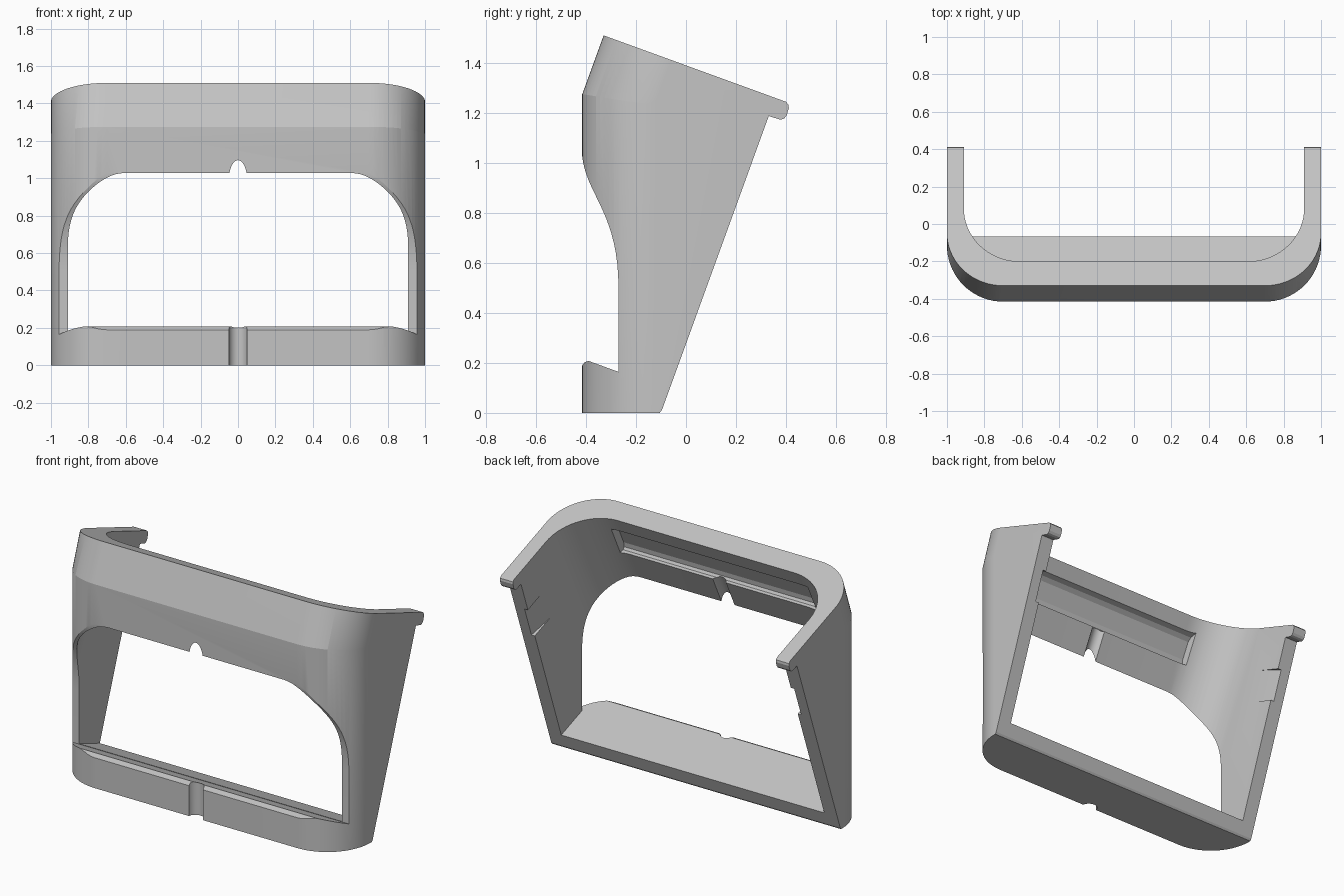
import bpy, bmesh, math
from mathutils import Matrix, Vector

cube = bpy.data.objects.get("Cube")
if cube:
    bpy.data.objects.remove(cube, do_unlink=True)

LEAN = math.radians(20)
SLOPE = math.tan(LEAN)


def prism(name, lower, upper):
    """Solid between two matching closed outlines."""
    bm = bmesh.new()
    a = [bm.verts.new(p) for p in lower]
    b = [bm.verts.new(p) for p in upper]
    bm.faces.new(a)
    bm.faces.new(b[::-1])
    n = len(a)
    for i in range(n):
        bm.faces.new((a[i], b[i], b[(i + 1) % n], a[(i + 1) % n]))
    bmesh.ops.recalc_face_normals(bm, faces=bm.faces)
    mesh = bpy.data.meshes.new(name)
    bm.to_mesh(mesh)
    bm.free()
    ob = bpy.data.objects.new(name, mesh)
    bpy.context.collection.objects.link(ob)
    return ob


def along_x(name, profile, half):
    return prism(name, [(-half, y, z) for y, z in profile],
                 [(half, y, z) for y, z in profile])


def leaning(name, outline, tilt, low, high, fall=0.0):
    """Slide an (x, v) outline along a leaning axis between planes z = h - fall * y."""
    c, s = math.cos(tilt), math.sin(tilt)

    def at(h):
        pts = []
        for x, v in outline:
            w = (h - fall * v * c + v * s) / (c + fall * s)
            pts.append((x, v * c + w * s, w * c - v * s))
        return pts
    return prism(name, at(low), at(high))


def u_outline(half, front, radius, back, steps=18):
    """Plan with two rounded front corners."""
    right = []
    for i in range(steps + 1):
        a = math.pi / 2 * i / steps
        right.append((half - radius + radius * math.sin(a),
                      front + radius - radius * math.cos(a)))
    right.append((half, back))
    return [(-x, v) for x, v in reversed(right)] + right


def bezier(p, steps=18):
    p = [Vector(q) for q in p]
    out = []
    for i in range(steps + 1):
        t = i / steps
        u = 1 - t
        out.append(tuple(p[0]*u**3 + p[1]*3*u*u*t + p[2]*3*u*t*t + p[3]*t**3))
    return out


def tilted(v, w):
    c, s = math.cos(LEAN), math.sin(LEAN)
    return (v * c + w * s, w * c - v * s)


def rod(name, radius, length, centre, tilt):
    bm = bmesh.new()
    bmesh.ops.create_cone(bm, cap_ends=True, segments=40, radius1=radius,
                          radius2=radius, depth=length,
                          matrix=Matrix.Translation(centre) @ Matrix.Rotation(-tilt, 4, 'X'))
    mesh = bpy.data.meshes.new(name)
    bm.to_mesh(mesh)
    bm.free()
    ob = bpy.data.objects.new(name, mesh)
    bpy.context.collection.objects.link(ob)
    return ob


# Side profile: base lip, curved front, sloped top, rear hook, leaning back edge
profile = [(-0.43, 0), (-0.43, 0.17), (-0.415, 0.19), (-0.405, 0.203), (-0.39, 0.208),
           (-0.27, 0.164)]
profile += bezier([(-0.27, 0.5), (-0.27, 0.82), (-0.417, 0.88), (-0.417, 1.06)])
profile += [(-0.45, 1.2), (-0.45, 1.39 + 0.45 * SLOPE)]
profile += [tilted(v, w) for v, w in [(-0.05, 1.306), (-0.036, 1.298), (-0.03, 1.285),
                                      (-0.029, 1.255), (-0.034, 1.24), (-0.046, 1.231),
                                      (-0.095, 1.229)]]
profile += [(-0.096, 0.012), (-0.105, 0)]
stand = along_x("stand_body", profile, 1.2)

# Rounded outer walls, upright below and leaning above
keep = [leaning("outer_upright", u_outline(1, -0.415, 0.3, 1), 0, -0.2, 1.8),
        leaning("outer_leaning", u_outline(1.0005, -0.826, 0.3, 1), LEAN, -0.5, 2)]

# Cavity, inner front recess and cable grooves
cavity_tilt = math.atan(0.495)
cut = [leaning("cavity", u_outline(0.91, -0.828, 0.3, 1), cavity_tilt,
               0.068, 1.8, SLOPE),
       along_x("inner_recess", [(-0.2, 1.385), (-0.28, 1.37), (-0.305, 1.35),
                                (-0.355, 1.25), (-0.36, 1.22), (-0.35, 1.205),
                                (-0.29, 1.19)], 0.68),
       rod("upper_cable_groove", 0.05, 0.34, (0, -0.365, 1.085), cavity_tilt),
       rod("lower_cable_groove", 0.05, 0.6, (0, -0.422, 0.1), 0)]

# Shallow wedge slots inside both side walls
for side in (-1, 1):
    wedge = [(side * 0.9, -0.32), (side * 0.94, -0.05), (side * 0.9, -0.05)]
    cut.append(leaning("side_slot", wedge, LEAN, 0.83 / math.cos(LEAN),
                       1.03 / math.cos(LEAN), SLOPE))

for tools, operation in ((keep, 'INTERSECT'), (cut, 'DIFFERENCE')):
    for tool in tools:
        tool.hide_render = True
        mod = stand.modifiers.new(tool.name, 'BOOLEAN')
        mod.operation = operation
        mod.solver = 'EXACT'
        mod.object = tool

# Bake the cuts and discard the helpers
bpy.context.view_layer.update()
graph = bpy.context.evaluated_depsgraph_get()
baked = bpy.data.meshes.new_from_object(stand.evaluated_get(graph))
stand.modifiers.clear()
stand.data = baked
for tool in keep + cut:
    bpy.data.objects.remove(tool, do_unlink=True)

# Single grey finish
grey = bpy.data.materials.new("light_grey")
grey.use_nodes = True
colour = (0.55, 0.55, 0.55, 1)
grey.diffuse_color = colour
grey.node_tree.nodes["Principled BSDF"].inputs["Base Color"].default_value = colour
baked.materials.clear()
baked.materials.append(grey)
for face in baked.polygons:
    face.material_index = 0

bpy.ops.object.select_all(action='DESELECT')
stand.select_set(True)
bpy.context.view_layer.objects.active = stand
bpy.ops.object.shade_smooth_by_angle(angle=math.radians(16))
